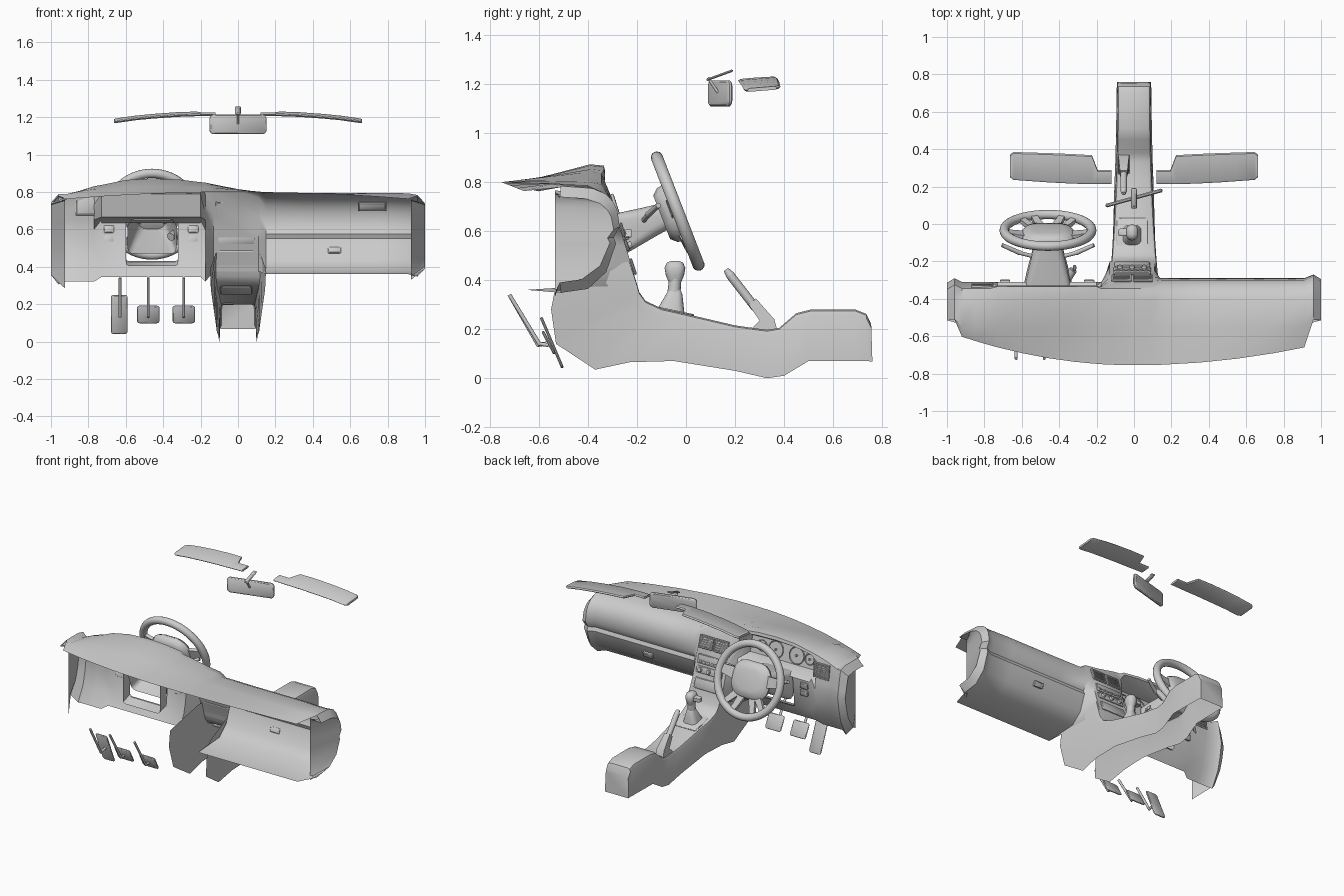
import bpy, bmesh, math
from mathutils import Matrix, Vector

if "Cube" in bpy.data.objects:
    bpy.data.objects.remove(bpy.data.objects["Cube"])

T, R = Matrix.Translation, Matrix.Rotation


def add(name, bm, angle=38):
    bmesh.ops.recalc_face_normals(bm, faces=bm.faces)
    me = bpy.data.meshes.new(name)
    bm.to_mesh(me)
    bm.free()
    ob = bpy.data.objects.new(name, me)
    bpy.context.collection.objects.link(ob)
    bpy.ops.object.select_all(action='DESELECT')
    ob.select_set(True)
    bpy.context.view_layer.objects.active = ob
    bpy.ops.object.shade_smooth_by_angle(angle=math.radians(angle))
    return ob


def loft(name, sections, closed=False, cap0=False, cap1=False, M=Matrix(), angle=38, skip=()):
    bm = bmesh.new()
    rows = [[bm.verts.new(M @ Vector(p)) for p in s] for s in sections]
    n = len(rows[0])
    for k, (a, b) in enumerate(zip(rows, rows[1:])):
        for i in range(n if closed else n - 1):
            j = (i + 1) % n
            if (k, i) not in skip:
                bm.faces.new((a[i], a[j], b[j], b[i]))
    if cap0:
        bm.faces.new(rows[0])
    if cap1:
        bm.faces.new(rows[-1])
    return add(name, bm, angle)


def outline(w, h, r, z, n=5):
    """Rounded rectangle in the local xy plane."""
    pts = []
    for k, (sx, sy) in enumerate(((1, 1), (-1, 1), (-1, -1), (1, -1))):
        for i in range(n):
            a = math.pi / 2 * (k + i / (n - 1))
            pts.append((sx * (w / 2 - r) + r * math.cos(a), sy * (h / 2 - r) + r * math.sin(a), z))
    return pts


def plate(name, M, w, h, t, r, e=0.004):
    """Rounded slab with softened rims."""
    o = outline
    secs = [o(w - 2 * e, h - 2 * e, r, -t / 2), o(w, h, r, -t / 2 + e),
            o(w, h, r, t / 2 - e), o(w - 2 * e, h - 2 * e, r, t / 2)]
    return loft(name, secs, True, True, True, M)


def rod(name, p, q, r1, r2=None, seg=14):
    p, q = Vector(p), Vector(q)
    M = T((p + q) / 2) @ (q - p).to_track_quat('Z', 'Y').to_matrix().to_4x4()
    bm = bmesh.new()
    bmesh.ops.create_cone(bm, cap_ends=True, segments=seg, radius1=r1,
                          radius2=r1 if r2 is None else r2, depth=(q - p).length, matrix=M)
    return add(name, bm)


def ring(name, M, major, minor, seg=48, sides=12):
    secs = []
    for i in range(seg + 1):
        a = 2 * math.pi * i / seg
        secs.append([((major + minor * math.cos(b)) * math.cos(a), (major + minor * math.cos(b)) * math.sin(a),
                      minor * math.sin(b)) for b in (2 * math.pi * k / sides for k in range(sides))])
    ob = loft(name, secs, True, M=M)
    bm = bmesh.new()
    bm.from_mesh(ob.data)
    bmesh.ops.remove_doubles(bm, verts=bm.verts, dist=1e-5)
    bm.to_mesh(ob.data)
    bm.free()


def face(x, y, z, tilt=-72):
    """Frame lying on a surface that faces the seats."""
    return T((x, y, z)) @ R(math.radians(tilt), 4, 'X')


# Dashboard shell: (y, z) profiles lofted across x
PASS = [(-.72, .79), (-.55, .795), (-.40, .785), (-.345, .76), (-.315, .725), (-.30, .69), (-.29, .62),
        (-.315, .575), (-.305, .55), (-.345, .44), (-.42, .375), (-.65, .36)]
PLAIN = [(-.72, .79), (-.55, .80), (-.40, .80), (-.345, .785), (-.335, .75), (-.33, .72), (-.325, .69),
         (-.318, .65), (-.31, .60), (-.325, .5), (-.345, .42), (-.40, .32)]
CLUST = [(-.72, .79), (-.55, .83), (-.39, .872), (-.335, .866), (-.33, .845), (-.40, .80), (-.45, .79),
         (-.42, .665), (-.33, .65), (-.31, .635), (-.33, .43), (-.38, .345)]
STACK = [(-.72, .80), (-.55, .81), (-.40, .815), (-.345, .805), (-.33, .78), (-.305, .73), (-.285, .67),
         (-.265, .60), (-.245, .535), (-.228, .48), (-.213, .43), (-.2, .375)]
LIFT = [0, .5, 1, 1, .8, .4, 0, 0, 0, 0, 0, 0]


def section(x, prof, lift):
    pts = []
    edge = -.755 + (.115 if x > 0 else .18) * x * x
    for i, ((y, z), w) in enumerate(zip(prof, LIFT)):
        if i == 0:
            y, z = edge, .80 - .045 * x * x
        pts.append((x, y, z + lift * w))
    return pts


def end_cap(s, prof):
    """Rounded end and the side wall turning back inside."""
    def sc(z, up, low):
        return .56 + (z - .56) * (up if z > .56 else low)
    rim = [(s * .96, max(y, -.53) + .02, sc(z, .95, 1.06)) for y, z in prof]
    out = [(s * 1.0, max(y, -.51) - .005, sc(z, .76, .85)) for y, z in prof]
    wall = [(s * .925, -.535, sc(z, .86, 1.15)) for y, z in prof]
    return [rim, out, wall]


stations = [(-.92, PLAIN, -.025), (-.85, PLAIN, .005), (-.77, PLAIN, .03), (-.73, CLUST, -.035),
            (-.6, CLUST, -.008), (-.46, CLUST, 0), (-.32, CLUST, -.005), (-.2, CLUST, -.02),
            (-.175, PLAIN, .05), (-.13, STACK, .025), (0, STACK, 0), (.11, STACK, -.015),
            (.15, PASS, .002), (.35, PASS, 0), (.55, PASS, 0), (.75, PASS, 0), (.91, PASS, -.005)]
# the two skipped faces leave the opening for the steering column
loft("dashboard", end_cap(-1, PLAIN)[::-1] + [section(*s) for s in stations] + end_cap(1, PASS),
     skip=((7, 9), (8, 9)))

# Centre console: top y, z, bottom y, z, half width top, bottom
console = [(-.232, .48, -.53, .385, .12, .15),
           (-.205, .40, -.55, .28, .125, .145), (-.19, .35, -.53, .14, .123, .125), (-.165, .315, -.37, .035, .12, .11),
           (-.10, .285, -.23, .065, .115, .115), (0, .262, -.05, .07, .108, .112), (.2, .215, .2, .03, .098, .105),
           (.33, .197, .33, .0, .094, .10), (.38, .205, .40, .01, .092, .098), (.45, .265, .5, .07, .091, .096),
           (.51, .28, .55, .07, .09, .095), (.69, .28, .69, .07, .089, .093), (.735, .262, .74, .07, .088, .092),
           (.755, .22, .76, .067, .086, .09)]
secs = []
for yt, zt, yb, zb, wt, wb in console:
    k = .1
    ys, zs = yt + (yb - yt) * k, zt + (zb - zt) * k
    half = [(wb, yb, zb), (wt, ys, zs), (wt - .006, yt, zt - .006), (wt - .02, yt, zt)]
    secs.append(half + [(-x, y, z) for x, y, z in half[::-1]])
loft("centre_console", secs, cap1=True)


# Centre stack vents, radio, switches and knobs
def vent(name, M, w, h, n, depth=.014):
    plate(name + "_back", M, w - .01, h - .01, depth * .5, .004, .001)
    for s in (-1, 1):
        plate(name + "_side", M @ T((s * (w / 2 - .004), 0, 0)), .008, h, depth, .003, .002)
        plate(name + "_rail", M @ T((0, s * (h / 2 - .004), 0)), w, .008, depth, .003, .002)
    for i in range(n):
        y = (i + 1) / (n + 1) * h - h / 2
        plate(name + "_slat", M @ T((0, y, depth * .3)), w - .012, .006, .008, .002, .001)


for s in (-1, 1):
    vent("centre_vent", face(-.01 + s * .057, -.29, .71), .105, .085, 5)
plate("radio", face(-.01, -.259, .605, -75), .2, .06, .012, .006)
plate("climate_panel", face(-.01, -.241, .54), .2, .045, .012, .006)
plate("lower_pocket", face(-.01, -.216, .455), .19, .07, .012, .008)
for i in range(6):
    plate("radio_button", face(-.085 + i * .03, -.249, .592, -75), .022, .012, .01, .003, .002)
for i in (-1, 0, 1):
    c = Vector((-.01 + i * .065, -.238, .54))
    rod("climate_knob", c, c + Vector((0, .017, .005)), .015, .013)
vent("passenger_vent", face(.72, -.333, .722, -50), .15, .055, 4)
vent("driver_vent", face(-.81, -.329, .725, -85), .12, .10, 6)
plate("glovebox_latch", face(.515, -.323, .487, -108), .07, .035, .024, .005)
for x in (-.69, -.24):
    for z in (.60, .55):
        plate("switch_panel", face(x, -.309, z, -96), .055, .04, .02, .005)

# Gauges in the cluster recess
for x, r in ((-.55, .055), (-.39, .055), (-.65, .035), (-.285, .035)):
    M = face(x, -.427, .726, -77)
    ring("gauge_rim", M, r, .004, 28, 8)
    rod("gauge_hub", M @ Vector((0, 0, -.003)), M @ Vector((0, 0, .012)), .007)

# Steering wheel, column and stalks
W = face(-.46, -.034, .681, -68.8)
ring("steering_rim", W, .234, .025, 56, 14)
loft("steering_pad", [outline(.22, .19, .06, -.07), outline(.27, .235, .09, -.045), outline(.285, .245, .095, -.02),
                      outline(.25, .21, .085, .002), outline(.16, .13, .05, .010)], True, True, True, W, 50)
for a in (-8, 188, 50, 70, 130, 110):
    S = W @ R(math.radians(a), 4, 'Z')
    w = .034 if a in (-8, 188) else .02
    loft("steering_spoke", [[(x, -k, z - .012), (x, k, z - .012), (x, k, z + .012), (x, -k, z + .012)]
                            for x, k, z in ((.08, w * 1.3, -.025), (.17, w, -.015), (.232, w * .8, 0))],
         True, True, True, S)
loft("steering_column", [outline(.26, .19, .03, -.34), outline(.22, .165, .03, -.24), outline(.17, .13, .04, -.13),
                         outline(.14, .11, .04, -.06)], True, False, True, W)
for s in (-1, 1):
    a, b, c = (W @ Vector((s * x, y, z)) for x, y, z in
               ((.06, -.01, -.15), (.15, -.03, -.118), (.245, -.05, -.065)))
    rod("stalk", a, b, .010, .011)
    rod("stalk_grip", b, c, .013, .011)
rod("ignition_barrel", (-.36, -.30, .56), (-.325, -.245, .585), .022)
plate("key", T((-.318, -.235, .59)) @ R(1.2, 4, 'Y'), .035, .03, .008, .008, .002)
# Frame behind the column opening
loft("column_surround", [[(-.60, y, .64), (-.60, y, zb), (-.585, y, zb - .012), (-.335, y, zb - .012),
                          (-.32, y, zb), (-.32, y, .64)] for y, zb in ((-.40, .415), (-.325, .44))])

# Pedals
for x in (-.48, -.29):
    rod("pedal_arm", (x, -.72, .34), (x, -.595, .135), .008)
    rod("pedal_arm_foot", (x, -.60, .14), (x, -.56, .135), .008)
    plate("pedal_pad", T((x, -.56, .145)) @ R(math.radians(-62), 4, 'X'), .12, .105, .012, .015)
rod("accelerator_arm", (-.63, -.72, .34), (-.63, -.60, .13), .008)
rod("accelerator_arm_foot", (-.63, -.605, .135), (-.63, -.55, .145), .008)
plate("accelerator_pad", T((-.635, -.547, .145)) @ R(math.radians(-67), 4, 'X'), .09, .225, .012, .015)

# Gear lever
G = T((-.01, -.06, .275)) @ R(math.radians(-12), 4, 'X')
plate("shifter_plate", G, .17, .19, .01, .015)
loft("shifter_boot", [outline(.1, .11, .03, 0), outline(.085, .09, .03, .03), outline(.055, .06, .02, .075),
                      outline(.04, .04, .015, .09)], True, False, True, G)
rod("shifter_stem", (-.01, -.05, .34), (-.01, -.04, .44), .027, .024)
knob = [outline(.04, .05, .018, -.05), outline(.06, .075, .028, -.02), outline(.064, .085, .03, .01),
        outline(.05, .065, .024, .032), outline(.02, .03, .009, .038)]
loft("shifter_knob", knob, True, True, True, T((-.01, -.045, .44)), 50)
plate("shifter_button", T((-.05, -.045, .44)), .07, .04, .03, .012)

# Handbrake
loft("handbrake_base", [[(-.055 + s * w, y, z) for s, y, z in ((-1, y0, z0), (1, y0, z0), (1, y1, z1), (-1, y1, z1))]
                        for w, y0, z0, y1, z1 in ((.03, .265, .20, .372, .195), (.028, .30, .235, .36, .24),
                                                  (.02, .255, .30, .285, .325))], True, True, True)
rod("handbrake_lever", (-.055, .285, .285), (-.055, .18, .42), .018)
rod("handbrake_tip", (-.055, .18, .42), (-.055, .163, .443), .018, .011)

# Rear-view mirror
plate("mirror", T((0, .139, 1.161)) @ R(.27, 4, 'Z') @ R(math.radians(-90), 4, 'X'), .316, .105, .02, .025, .006)
rod("mirror_stem", (0, .09, 1.225), (0, .13, 1.165), .006)
plate("mirror_mount", T((0, .137, 1.235)) @ R(.35, 4, 'X'), .03, .115, .01, .005)

# Sun visors: x, inner y, outer y, z
visor = [(.12, .215, .29, 1.219), (.195, .213, .29, 1.219), (.225, .213, .368, 1.218), (.33, .216, .374, 1.214),
         (.45, .222, .379, 1.205), (.55, .229, .382, 1.195), (.645, .236, .385, 1.181), (.663, .25, .37, 1.178)]
for s in (-1, 1):
    secs = []
    for x, a, b, z in visor:
        za, zb = z + (a - .3) * .07, z + (b - .3) * .07
        secs.append([(s * x, a, za), (s * x, a + .008, za - .007), (s * x, b - .008, zb - .007),
                     (s * x, b, zb), (s * x, b - .008, zb + .007), (s * x, a + .008, za + .007)])
    loft("sun_visor", secs, True, True, True)
